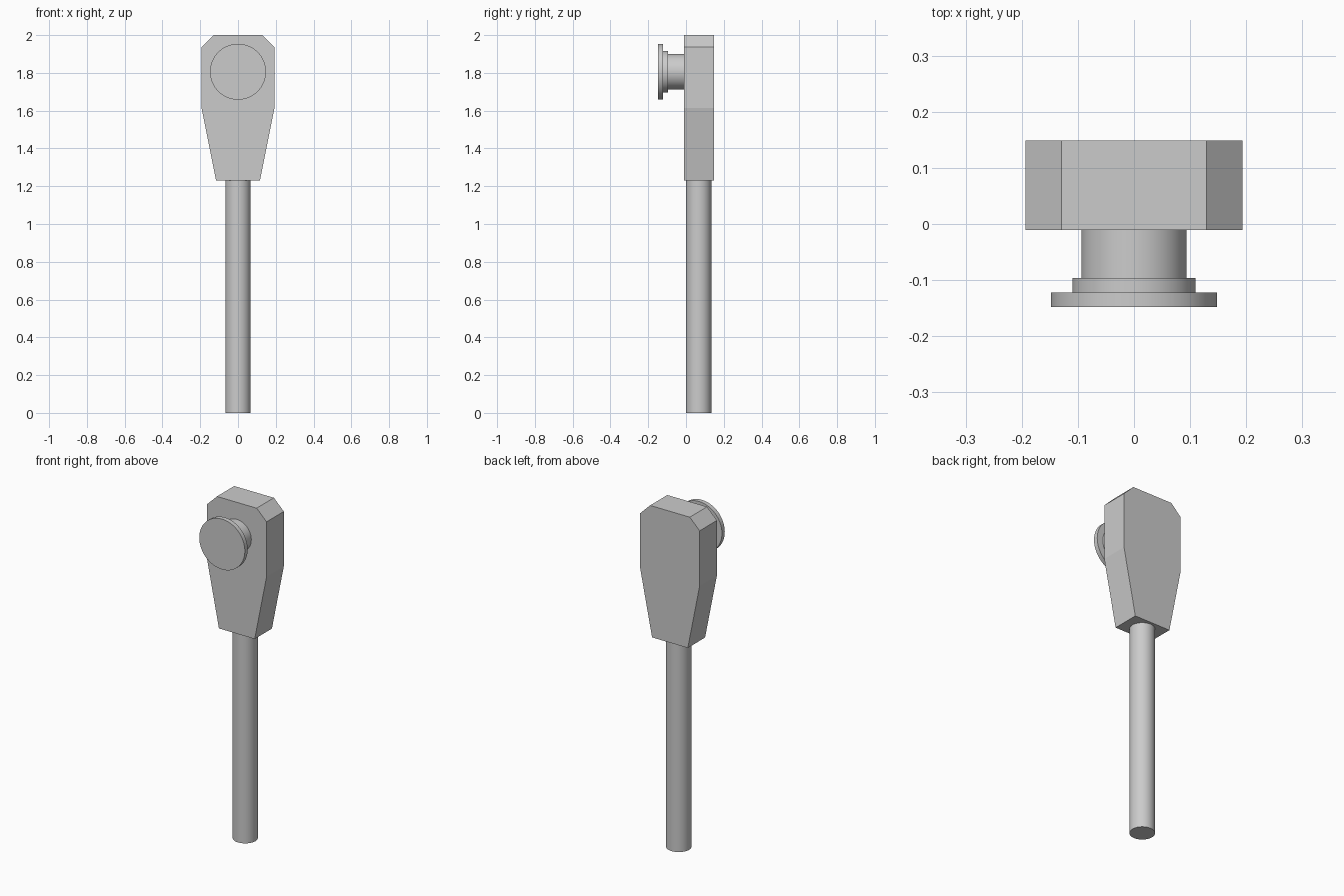
import bpy, bmesh
from math import radians
from mathutils import Matrix

cube = bpy.data.objects.get("Cube")
if cube:
    bpy.data.objects.remove(cube, do_unlink=True)

grey = bpy.data.materials.new("plain_grey")
grey.use_nodes = True
colour = (0.6, 0.6, 0.6, 1)
grey.diffuse_color = colour
grey.node_tree.nodes["Principled BSDF"].inputs["Base Color"].default_value = colour


def make_object(name, bm):
    bmesh.ops.recalc_face_normals(bm, faces=bm.faces)
    mesh = bpy.data.meshes.new(name)
    bm.to_mesh(mesh)
    bm.free()
    mesh.materials.append(grey)
    obj = bpy.data.objects.new(name, mesh)
    bpy.context.collection.objects.link(obj)
    return obj


def cylinder(name, radius, depth, centre, along_y=False):
    bm = bmesh.new()
    turn = Matrix.Rotation(radians(90 if along_y else 0), 4, 'X')
    bmesh.ops.create_cone(bm, cap_ends=True, segments=64, radius1=radius,
                          radius2=radius, depth=depth,
                          matrix=Matrix.Translation(centre) @ turn)
    obj = make_object(name, bm)
    bpy.ops.object.select_all(action='DESELECT')
    obj.select_set(True)
    bpy.context.view_layer.objects.active = obj
    bpy.ops.object.shade_smooth_by_angle(angle=radians(30))


# Tapered head with chamfered top corners: half profile mirrored, then extruded
FRONT, BACK = -0.011, 0.149
half = [(0.116, 1.229), (0.193, 1.614), (0.193, 1.937), (0.129, 2.0)]
outline = half + [(-x, z) for x, z in reversed(half)]
bm = bmesh.new()
face = bm.faces.new([bm.verts.new((x, FRONT, z)) for x, z in outline])
side = bmesh.ops.extrude_face_region(bm, geom=[face])
moved = [v for v in side["geom"] if isinstance(v, bmesh.types.BMVert)]
bmesh.ops.translate(bm, verts=moved, vec=(0, BACK - FRONT, 0))
make_object("head_block", bm)

# Round shaft
cylinder("shaft", 0.067, 1.229, (0, 0.067, 1.229 / 2))

# Stepped knob on the front, from the head outwards
for name, radius, y_in, y_out in [("knob_neck", 0.094, FRONT, -0.096),
                                  ("knob_collar", 0.110, -0.096, -0.122),
                                  ("knob_disc", 0.148, -0.122, -0.148)]:
    cylinder(name, radius, y_in - y_out, (0, (y_in + y_out) / 2, 1.806), True)
